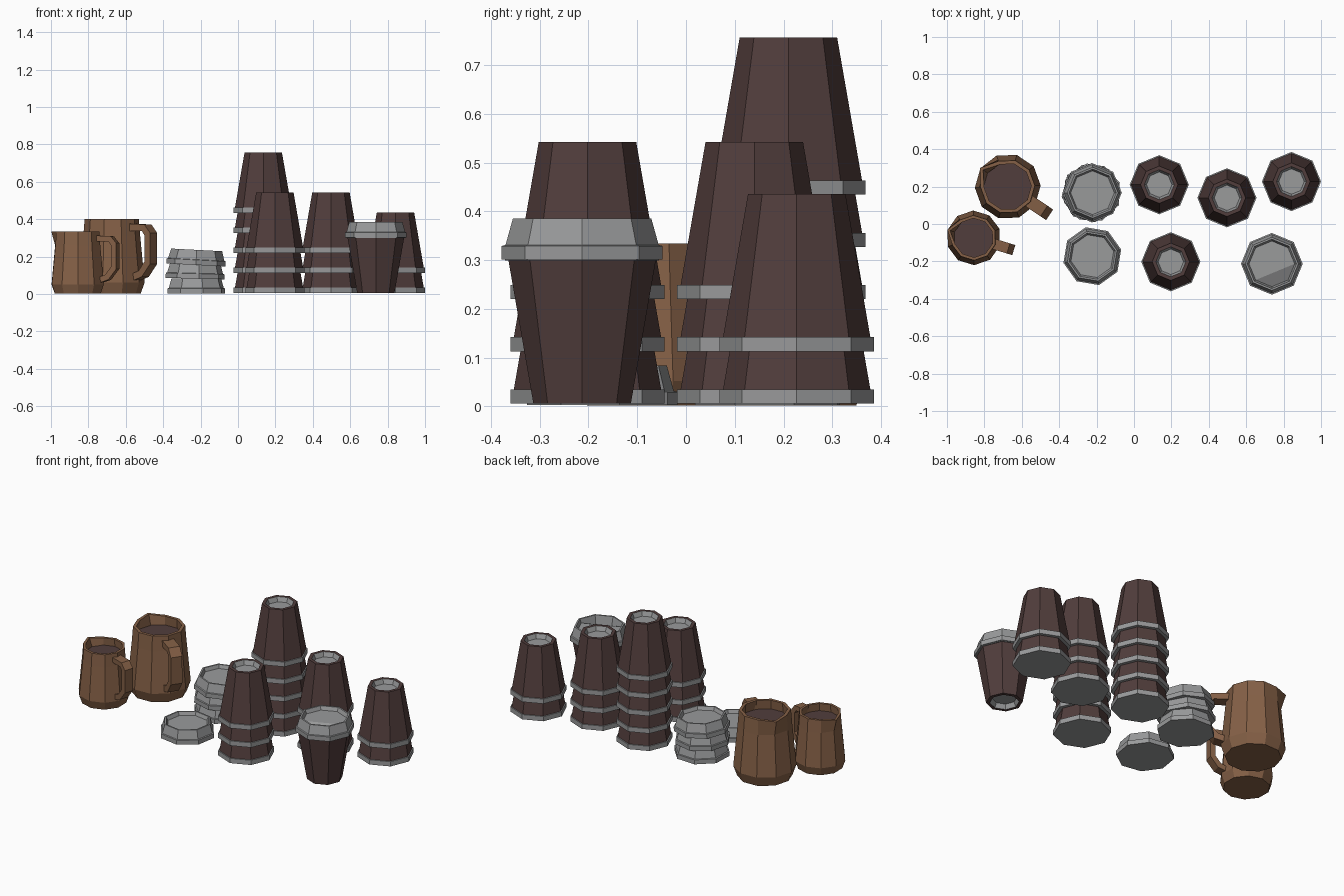
import bpy, bmesh, math
from mathutils import Vector, Matrix

if "Cube" in bpy.data.objects:
    bpy.data.objects.remove(bpy.data.objects["Cube"])


def mat(name, rgb):
    m = bpy.data.materials.new(name)
    m.diffuse_color = (*rgb, 1)
    m.use_nodes = True
    m.node_tree.nodes["Principled BSDF"].inputs["Base Color"].default_value = m.diffuse_color
    return m


DARK = mat("dark_cup_brown", (0.083, 0.047, 0.045))
GREY = mat("lid_grey", (0.32, 0.325, 0.33))
CLAY = mat("mug_brown", (0.235, 0.118, 0.062))


def finish(bm, name, mats, matrix):
    bmesh.ops.recalc_face_normals(bm, faces=bm.faces)
    me = bpy.data.meshes.new(name)
    bm.to_mesh(me)
    bm.free()
    for m in mats:
        me.materials.append(m)
    ob = bpy.data.objects.new(name, me)
    bpy.context.collection.objects.link(ob)
    ob.matrix_world = matrix
    return ob


def lathe(profile, sides):
    """Flat-sided turning; profile = (radius, z, material of next strip); both ends capped."""
    bm = bmesh.new()
    rings = []
    for r, z, _ in profile:
        rings.append([bm.verts.new((r * math.cos(2 * math.pi * i / sides),
                                    r * math.sin(2 * math.pi * i / sides), z))
                      for i in range(sides)])
    for k in range(len(rings) - 1):
        a, b = rings[k], rings[k + 1]
        for i in range(sides):
            j = (i + 1) % sides
            bm.faces.new((a[i], a[j], b[j], b[i])).material_index = profile[k][2]
    bm.faces.new(rings[0][::-1]).material_index = profile[0][2]
    top = bm.faces.new(rings[-1])
    top.material_index = profile[-1][2]
    return bm, rings, top


def place(x, y, z, spin=0, tilt=0, scale=1):
    return (Matrix.Translation((x, y, z)) @ Matrix.Rotation(math.radians(tilt), 4, 'Y')
            @ Matrix.Rotation(math.radians(spin), 4, 'Z') @ Matrix.Scale(scale, 4))


# Upside-down cup: grey mouth band, tapering body, recessed grey base
CUP = [(0.158, 0, 1), (0.158, 0.029, 1), (0.151, 0.029, 0), (0.100, 0.322, 0),
       (0.080, 0.322, 1), (0.068, 0.295, 1)]
# Lid: upright band, sloped shoulder, thin rim, sunken floor
LID = [(0.165, 0, 0), (0.165, 0.028, 0), (0.157, 0.030, 0), (0.142, 0.084, 0),
       (0.132, 0.084, 0), (0.122, 0.062, 0)]


def cup(name, matrix):
    bm, _, _ = lathe(CUP, 8)
    return finish(bm, name, [DARK, GREY], matrix)


def lid(name, matrix, sip=False):
    bm, rings, top = lathe(LID, 8)
    if sip:  # floor folds down towards the drinking side
        inner = rings[-1]
        bmesh.ops.connect_verts(bm, verts=[inner[0], inner[5]])
        for i in (6, 7):
            inner[i].co.z -= 0.03
    return finish(bm, name, [GREY], matrix)


# Stacks of nested cups
STEP = 0.107
for label, x, y, count in (("tall", 0.135, 0.21, 5), ("middle", 0.497, 0.14, 3),
                           ("front", 0.197, -0.202, 3), ("right", 0.842, 0.227, 2)):
    for k in range(count):
        cup(f"{label}_stack_cup_{k + 1}", place(x, y, 0.006 + k * STEP))

# Upright cup with its lid
cup("upright_cup", place(0.737, -0.213, 0.328) @ Matrix.Rotation(math.pi, 4, 'X'))
lid("upright_cup_lid", place(0.737, -0.213, 0.301), sip=True)

# Loose lid and stack of lids
lid("loose_lid", place(-0.223, -0.172, 0.003, spin=13, scale=0.96))
for k, (x, z, spin, tilt) in enumerate(((-0.225, 0.003, 20, 0), (-0.23, 0.082, 8, 1.5),
                                        (-0.225, 0.155, 0, 3))):
    lid(f"stacked_lid_{k + 1}", place(x, 0.167, z, spin, tilt, 0.96))


# Mug: faceted pot with spout at -x, filled with dark drink
MUG = [(0.155, 0, 0), (0.176, 0.06, 0), (0.152, 0.31, 0), (0.145, 0.40, 0),
       (0.126, 0.40, 0), (0.130, 0.345, 1)]
# Handle centre line as (distance from axis, height)
GRIP = [(0.125, 0.355), (0.225, 0.352), (0.252, 0.318), (0.252, 0.165), (0.205, 0.105),
        (0.145, 0.085)]


def mug(name, matrix):
    bm, rings, _ = lathe(MUG, 10)
    for ring in (rings[3], rings[4]):
        ring[5].co.x -= 0.033
    finish(bm, name + "_body", [CLAY, DARK], matrix)
    # handle: rectangular strap swept along the path
    bm = bmesh.new()
    pts = [Vector(p) for p in GRIP]
    hoops = []
    for i, p in enumerate(pts):
        d_in = (p - pts[max(i - 1, 0)]).normalized()
        d_out = (pts[min(i + 1, len(pts) - 1)] - p).normalized()
        t = (d_in + d_out).normalized()
        n = Vector((-t.y, t.x))
        hoops.append([bm.verts.new((p.x + n.x * s * 0.019, w * 0.034, p.y + n.y * s * 0.019))
                      for s, w in ((1, -1), (1, 1), (-1, 1), (-1, -1))])
    for a, b in zip(hoops, hoops[1:]):
        for i in range(4):
            j = (i + 1) % 4
            bm.faces.new((a[i], a[j], b[j], b[i]))
    bm.faces.new(hoops[0])
    bm.faces.new(hoops[-1])
    finish(bm, name + "_handle", [CLAY], matrix)


mug("large_mug", place(-0.675, 0.2, 0.002, spin=-34))
mug("small_mug", place(-0.857, -0.074, 0.002, spin=-17, scale=0.83))
